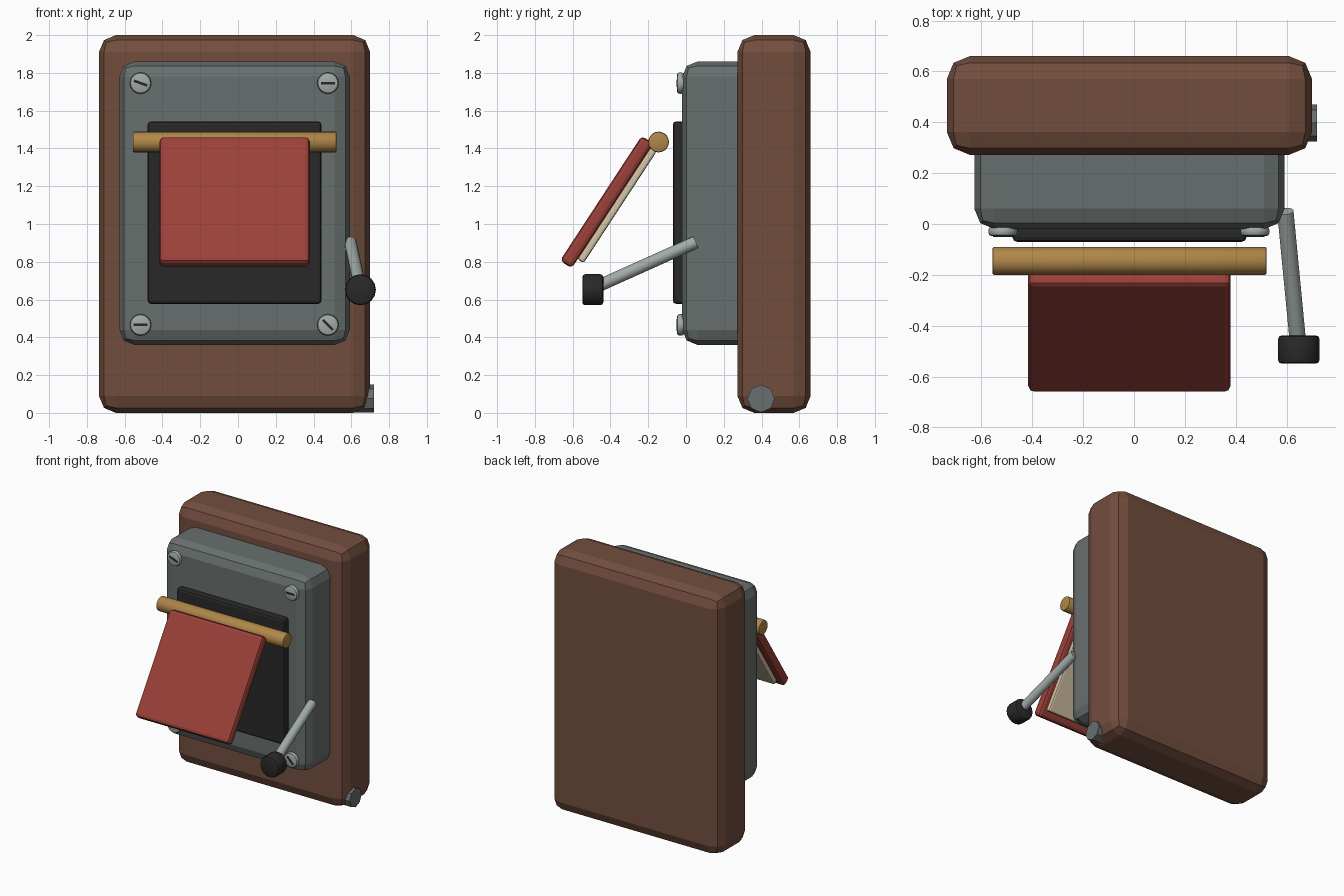
import bpy, bmesh, math
from mathutils import Matrix, Vector

cube = bpy.data.objects.get("Cube")
if cube:
    bpy.data.objects.remove(cube, do_unlink=True)


def material(name, rgb):
    m = bpy.data.materials.new(name)
    m.use_nodes = True
    m.diffuse_color = (*rgb, 1)
    m.node_tree.nodes["Principled BSDF"].inputs["Base Color"].default_value = (*rgb, 1)
    return m


wood = material("brown wood", (0.17, 0.076, 0.048))
iron = material("grey iron", (0.14, 0.162, 0.156))
black = material("black", (0.022, 0.022, 0.022))
brass = material("brass", (0.43, 0.24, 0.065))
red = material("red", (0.33, 0.052, 0.041))
cream = material("cream", (0.66, 0.56, 0.38))
steel = material("light steel", (0.36, 0.41, 0.39))


def finish(name, bm, mat, matrix, smooth=False):
    bmesh.ops.recalc_face_normals(bm, faces=bm.faces)
    mesh = bpy.data.meshes.new(name)
    bm.to_mesh(mesh)
    bm.free()
    mesh.materials.append(mat)
    obj = bpy.data.objects.new(name, mesh)
    obj.matrix_world = matrix
    bpy.context.collection.objects.link(obj)
    if smooth:
        bpy.ops.object.select_all(action='DESELECT')
        obj.select_set(True)
        bpy.context.view_layer.objects.active = obj
        bpy.ops.object.shade_smooth_by_angle(angle=math.radians(35))
    return obj


def box(name, center, size, bevel, mat, turn=Matrix()):
    """Box with rounded edges, turned about its own centre."""
    bm = bmesh.new()
    bmesh.ops.create_cube(bm, size=1)
    bmesh.ops.scale(bm, vec=size, verts=bm.verts)
    if bevel:
        bmesh.ops.bevel(bm, geom=bm.edges[:], offset=bevel, segments=2,
                        profile=0.5, affect='EDGES')
    return finish(name, bm, mat, Matrix.Translation(center) @ turn)


def rod(name, start, end, radius, sides, mat, bevel=0.0, smooth=True):
    """Cylinder from start to end with optionally rounded rims."""
    start, end = Vector(start), Vector(end)
    axis = end - start
    bm = bmesh.new()
    bmesh.ops.create_cone(bm, cap_ends=True, segments=sides, radius1=radius,
                          radius2=radius, depth=axis.length)
    if bevel:
        rims = [e for e in bm.edges if any(len(f.verts) > 4 for f in e.link_faces)]
        bmesh.ops.bevel(bm, geom=rims, offset=bevel, segments=2,
                        profile=0.5, affect='EDGES')
    turn = axis.to_track_quat('Z', 'Y').to_matrix().to_4x4()
    return finish(name, bm, mat, Matrix.Translation((start + end) / 2) @ turn, smooth)


MID = -0.018  # centre line of the housing

# Wooden back and iron housing
box("back_board", (MID, 0.466, 1.0), (1.436, 0.388, 2.0), 0.09, wood)
box("housing", (MID, 0.18, 1.11), (1.22, 0.4, 1.5), 0.08, iron)
box("front_panel", (MID, -0.03, 1.06), (0.92, 0.08, 0.966), 0.018, black)

# Hinge and raised flap with a pale lining
rod("hinge_rod", (-0.557, -0.145, 1.434), (0.522, -0.145, 1.434), 0.055, 20, brass, 0.008)
tilt = Matrix.Rotation(math.radians(-33.2), 4, 'X')
flap_center = Vector((MID, -0.42, 1.116))
box("flap", flap_center, (0.796, 0.074, 0.79), 0.022, red, tilt)
lining_center = flap_center + tilt @ Vector((0, 0.055, 0.015))
box("flap_lining", lining_center, (0.71, 0.04, 0.705), 0.012, cream, tilt)

# Corner screws with slots at different angles
for side, x in (("right", -0.516), ("left", 0.476)):
    for level, z in (("lower", 0.466), ("upper", 1.746)):
        name = f"{level}_{side}"
        angle = {"upper_right": 20, "lower_left": 45}.get(name, 0)
        rod(f"{name}_screw", (x, -0.01, z), (x, -0.048, z), 0.057, 16, steel, 0.014)
        box(f"{name}_screw_slot", (x, -0.046, z), (0.075, 0.009, 0.014), 0, black,
            Matrix.Rotation(math.radians(angle), 4, 'Y'))

# Crank lever and knob
rod("lever_arm", (0.595, 0.05, 0.903), (0.648, -0.5, 0.656), 0.033, 14, steel)
rod("lever_knob", (0.648, -0.438, 0.652), (0.648, -0.549, 0.652), 0.082, 16, black, 0.015)

# Side plug near the bottom of the board
rod("side_plug", (0.62, 0.397, 0.076), (0.72, 0.397, 0.076), 0.073, 8, iron, smooth=False)
